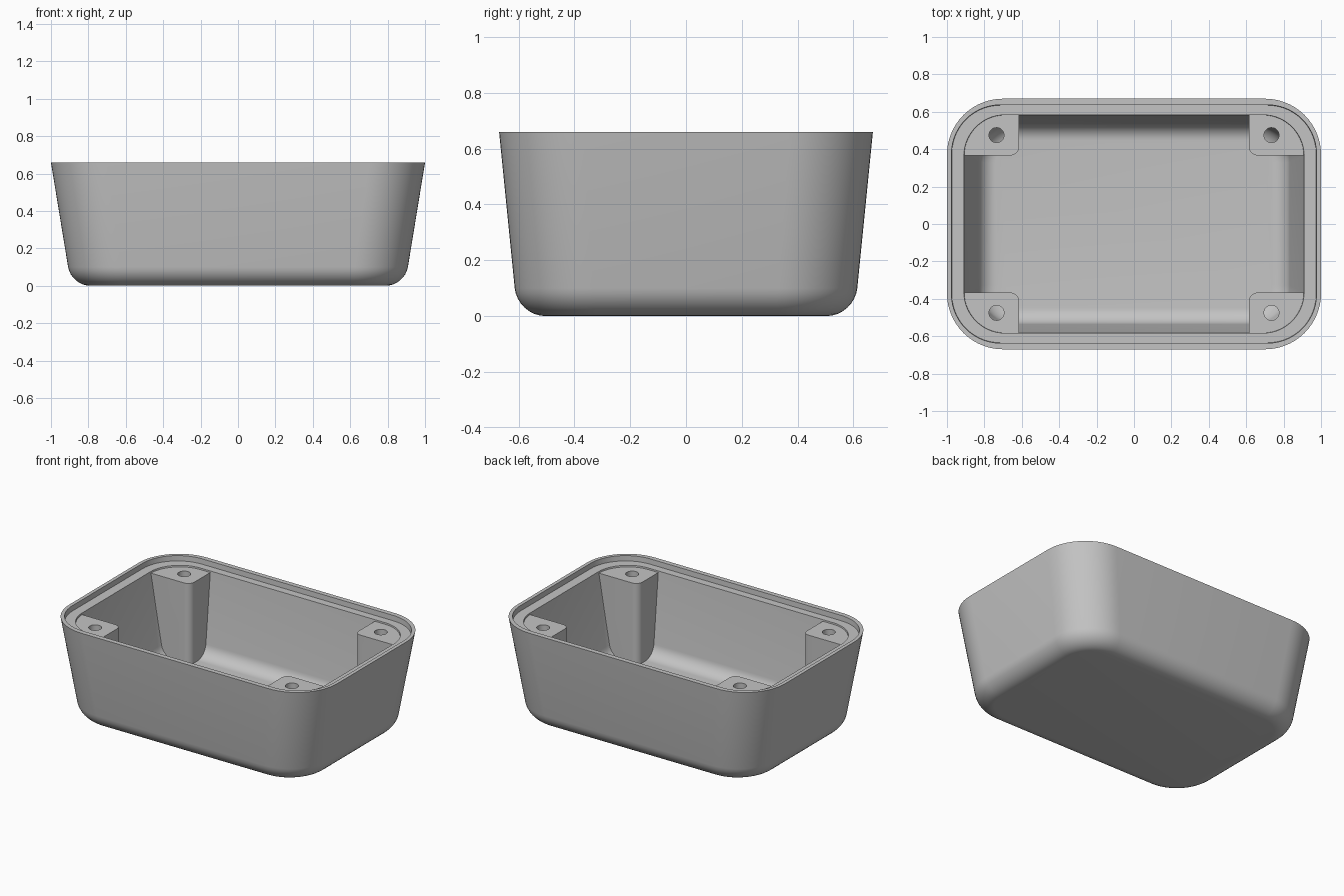
import bpy
import bmesh
from math import pi, sin, cos
from mathutils import Matrix

cube = bpy.data.objects.get("Cube")
if cube:
    bpy.data.objects.remove(cube)

grey = bpy.data.materials.new("light grey plastic")
colour = (0.55, 0.55, 0.55, 1)
grey.diffuse_color = colour
grey.use_nodes = True
grey.node_tree.nodes["Principled BSDF"].inputs["Base Color"].default_value = colour

TOP, LEDGE, BOSS_TOP, FLOOR = 0.66, 0.625, 0.615, 0.07
SEG = 14


def add_object(name, bm):
    bmesh.ops.recalc_face_normals(bm, faces=bm.faces)
    mesh = bpy.data.meshes.new(name)
    bm.to_mesh(mesh)
    bm.free()
    mesh.materials.append(grey)
    obj = bpy.data.objects.new(name, mesh)
    bpy.context.collection.objects.link(obj)
    return obj


def rounded_ring(bm, hx, hy, r, z):
    """Rounded rectangle of vertices, counter-clockwise."""
    verts = []
    for quarter, (sx, sy) in enumerate(((1, 1), (-1, 1), (-1, -1), (1, -1))):
        for i in range(SEG + 1):
            a = (quarter + i / SEG) * pi / 2
            verts.append(bm.verts.new((sx * (hx - r) + r * cos(a),
                                       sy * (hy - r) + r * sin(a), z)))
    return verts


def loft(name, sections):
    """Skin rounded rectangles and cap both ends."""
    bm = bmesh.new()
    rings = [rounded_ring(bm, *s) for s in sections]
    for a, b in zip(rings, rings[1:]):
        for i in range(len(a)):
            j = (i + 1) % len(a)
            bm.faces.new((a[i], a[j], b[j], b[i]))
    bm.faces.new(rings[0])
    bm.faces.new(rings[-1])
    return add_object(name, bm)


def drafted_wall(hx, hy, r, base, top, fillet, grow=0.0):
    """Sections of a drafted tub wall from its filleted base to its top."""
    def section(z, inset):
        return (hx + 0.164 * z - inset + grow, hy + 0.1 * z - inset + grow,
                r + 0.03 * z - inset + grow, z - grow)
    out = []
    for i in range(9):
        a = i / 8 * pi / 2
        out.append(section(base + fillet * (1 - cos(a)), fillet * (1 - sin(a))))
    out.append(section(top + grow, 0))
    return out


def smooth(obj):
    bpy.ops.object.select_all(action='DESELECT')
    obj.select_set(True)
    bpy.context.view_layer.objects.active = obj
    bpy.ops.object.shade_smooth_by_angle(angle=0.5)


def boolean(obj, operation, other):
    other.hide_render = True
    mod = obj.modifiers.new(operation.lower(), 'BOOLEAN')
    mod.operation, mod.object, mod.solver = operation, other, 'EXACT'


# Tub shell: outside, rim, recessed ledge, then down the inside to the floor
outside = drafted_wall(0.892, 0.604, 0.28, 0, TOP, 0.1)
inside = drafted_wall(0.807, 0.521, 0.2, FLOOR, LEDGE, 0.08)
lip = [(0.976, 0.637, 0.262, TOP), (0.974, 0.635, 0.26, LEDGE)]
smooth(loft("tub_shell", outside + lip + inside[::-1]))

# Helper solid that trims the bosses just inside the wall surface
trimmer = loft("boss_trimmer",
               drafted_wall(0.807, 0.521, 0.2, FLOOR, LEDGE, 0.08, grow=0.006))

# Screw bosses: rounded columns in the corners with a hole down to the wall
for side, sx in (("left", 1), ("right", -1)):
    for end, sy in (("front", -1), ("back", 1)):
        bm = bmesh.new()
        ends = [rounded_ring(bm, 0.2, 0.2, 0.045, z) for z in (0.03, BOSS_TOP)]
        n = len(ends[0])
        for i in range(n):
            j = (i + 1) % n
            bm.faces.new((ends[0][i], ends[0][j], ends[1][j], ends[1][i]))
        for ring in ends:
            bm.faces.new(ring)
        bmesh.ops.translate(bm, verts=bm.verts, vec=(sx * 0.815, sy * 0.567, 0))
        boss = add_object(f"{end}_{side}_screw_boss", bm)

        bm = bmesh.new()
        bmesh.ops.create_cone(bm, cap_ends=True, segments=32, radius1=0.04,
                              radius2=0.04, depth=1.4,
                              matrix=Matrix.Translation((sx * 0.735, sy * 0.475, 0.3)))
        hole = add_object("hole_cutter", bm)

        boolean(boss, 'INTERSECT', trimmer)
        boolean(boss, 'DIFFERENCE', hole)
        bpy.context.view_layer.update()
        graph = bpy.context.evaluated_depsgraph_get()
        cut = bpy.data.meshes.new_from_object(boss.evaluated_get(graph))
        boss.modifiers.clear()
        boss.data = cut
        bpy.data.objects.remove(hole)
        smooth(boss)

bpy.data.objects.remove(trimmer)
